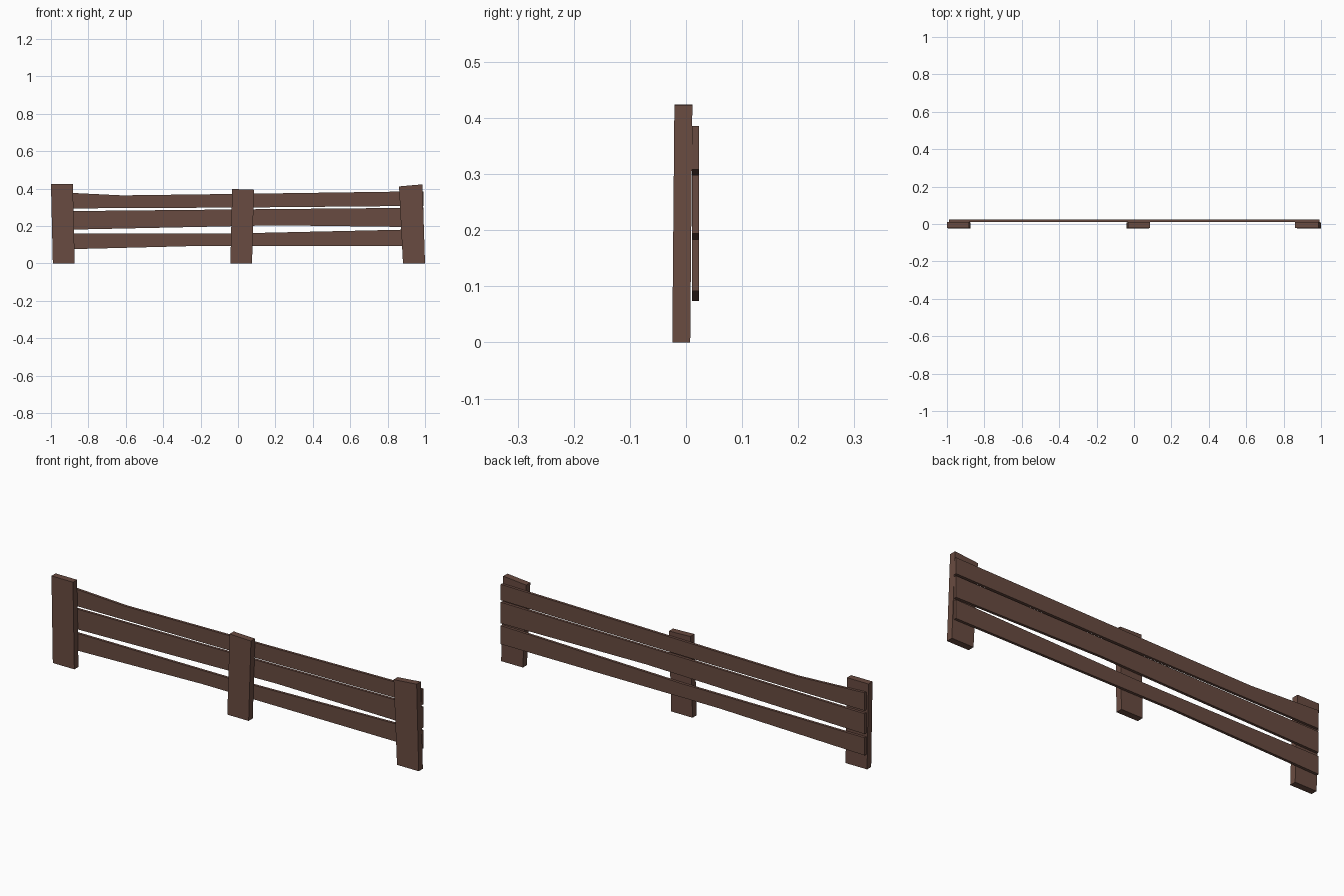
import bpy, bmesh

if "Cube" in bpy.data.objects:
    bpy.data.objects.remove(bpy.data.objects["Cube"])

wood = bpy.data.materials.new("dark brown wood")
wood.diffuse_color = (0.140, 0.070, 0.052, 1)
wood.use_nodes = True
wood.node_tree.nodes["Principled BSDF"].inputs["Base Color"].default_value = wood.diffuse_color


def slab(name, outline, y_front, y_back, lean=0.0):
    """Extrude an xz outline in depth; lean shifts y with height."""
    bm = bmesh.new()
    front = [bm.verts.new((x, y_front + lean * z, z)) for x, z in outline]
    back = [bm.verts.new((x, y_back + lean * z, z)) for x, z in outline]
    n = len(outline)
    bm.faces.new(front)
    bm.faces.new(back[::-1])
    for i in range(n):
        j = (i + 1) % n
        bm.faces.new((front[j], front[i], back[i], back[j]))
    bmesh.ops.recalc_face_normals(bm, faces=bm.faces)
    mesh = bpy.data.meshes.new(name)
    bm.to_mesh(mesh)
    bm.free()
    mesh.materials.append(wood)
    obj = bpy.data.objects.new(name, mesh)
    bpy.context.collection.objects.link(obj)


# Posts: crooked boards in front of the planks
posts = {
    "left_post": [(-0.99, 0), (-0.873, 0), (-0.883, 0.424), (-1.0, 0.424)],
    "middle_post": [(-0.041, 0), (0.075, 0), (0.085, 0.394), (-0.031, 0.398)],
    "right_post": [(0.882, 0), (1.0, 0), (0.986, 0.423), (0.861, 0.412)],
}
for name, outline in posts.items():
    slab(name, outline, -0.0245, 0.0075, 0.009)

# Planks: lower and upper edges as (x, z) points, left to right
L, R = -0.988, 0.991
planks = {
    "bottom_plank": ([(L, 0.074), (-0.2, 0.094), (R, 0.092)],
                     [(L, 0.161), (0.0, 0.161), (R, 0.183)]),
    "middle_plank": ([(L, 0.179), (0.2, 0.204), (R, 0.194)],
                     [(L, 0.279), (0.0, 0.289), (R, 0.298)]),
    "top_plank": ([(L, 0.294), (0.0, 0.299), (R, 0.308)],
                  [(L, 0.382), (-0.62, 0.364), (0.0, 0.372), (R, 0.386)]),
}
for name, (lower, upper) in planks.items():
    slab(name, lower + upper[::-1], 0.0105, 0.0235)
